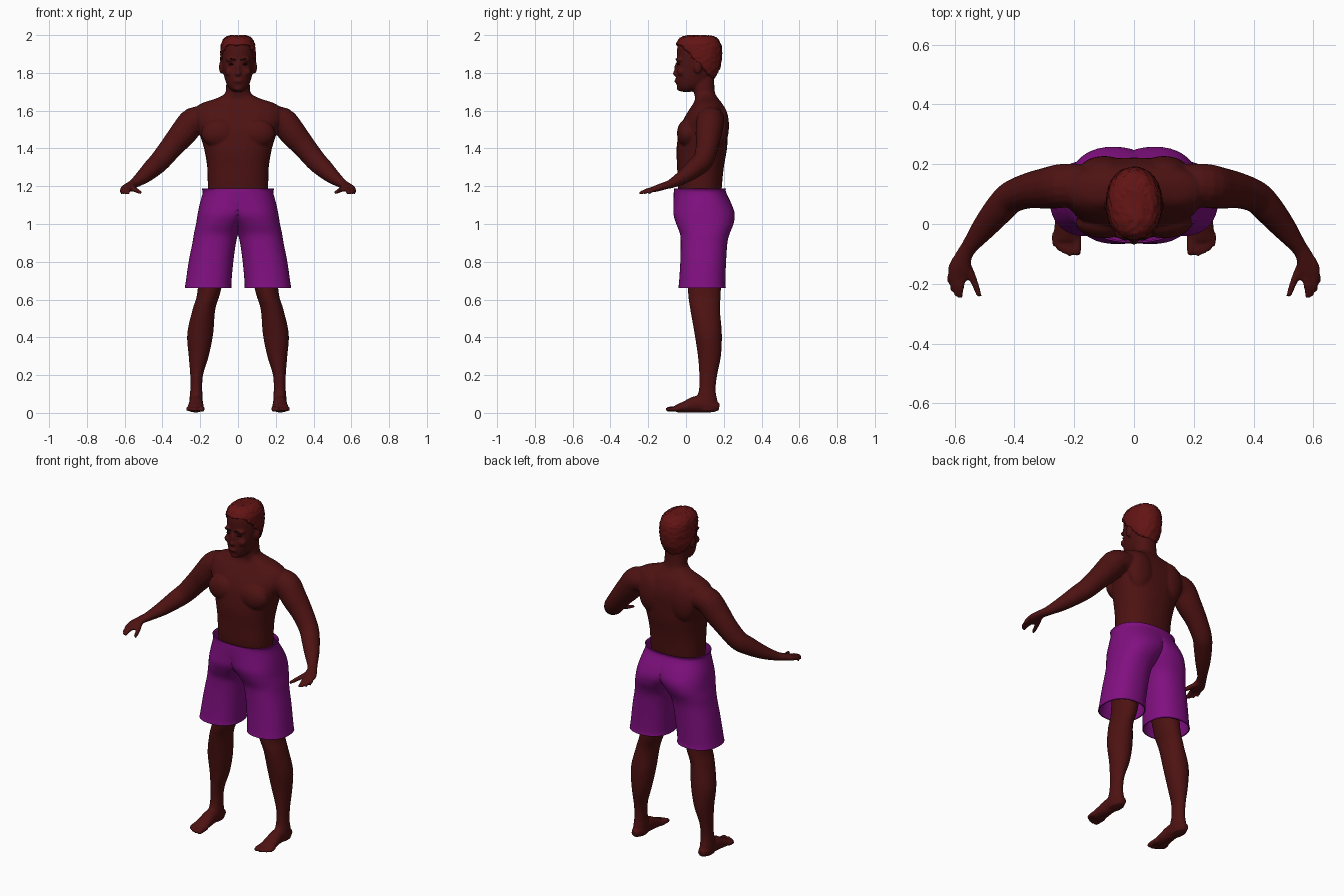
import bpy, bmesh, math, random
from mathutils import Vector, Matrix

random.seed(4)
cube = bpy.data.objects.get("Cube")
if cube:
    bpy.data.objects.remove(cube, do_unlink=True)


def material(name, rgb):
    m = bpy.data.materials.new(name)
    m.use_nodes = True
    m.diffuse_color = (*rgb, 1)
    m.node_tree.nodes["Principled BSDF"].inputs["Base Color"].default_value = (*rgb, 1)
    return m


SKIN = material("dark brown skin", (0.075, 0.006, 0.006))
HAIR = material("reddish hair", (0.125, 0.007, 0.007))
CLOTH = material("purple cloth", (0.22, 0.005, 0.22))
DARK = material("near black", (0.012, 0.003, 0.003))


def smooth_path(keys, steps=4):
    """Catmull-Rom through tuples of numbers."""
    out = []
    for i in range(len(keys) - 1):
        p = [keys[max(0, min(len(keys) - 1, i + k))] for k in (-1, 0, 1, 2)]
        for s in range(steps):
            t = s / steps
            out.append([b + 0.5 * t * (c - a + t * (2*a - 5*b + 4*c - d + t * (3*(b - c) + d - a)))
                        for a, b, c, d in zip(*p)])
    return out + [list(keys[-1])]


def skin(bm, rings, caps=True):
    """Bridge rings of points with quads."""
    rows = [[bm.verts.new(p) for p in ring] for ring in rings]
    n = len(rows[0])
    for a, b in zip(rows, rows[1:]):
        for i in range(n):
            j = (i + 1) % n
            bm.faces.new((a[i], a[j], b[j], b[i]))
    if caps:
        bm.faces.new(rows[0])
        bm.faces.new(rows[-1])


def column(bm, keys, side=1, power=2.3, n=32, caps=True, steps=4, floor=None):
    """Upright loft; each key is z, centre x, half width, front y, back y."""
    rings = []
    for z, cx, rx, y0, y1 in smooth_path(keys, steps):
        ring = []
        for i in range(n):
            a = math.tau * i / n
            c, s = math.cos(a), math.sin(a)
            x = cx + rx * math.copysign(abs(c) ** (2 / power), c)
            y = (y0 + y1) / 2 + (y1 - y0) / 2 * math.copysign(abs(s) ** (2 / power), s)
            if floor is not None and x < floor + 1e-4:
                x = floor
            ring.append((side * x, y, z))
        rings.append(ring)
    skin(bm, rings, caps)


def tube(bm, keys, side=1, n=16):
    """Limb along a path; each key is x, y, z, half width, half height."""
    pts = smooth_path(keys)
    rings = []
    for i, (x, y, z, w, h) in enumerate(pts):
        t = (Vector(pts[min(i + 1, len(pts) - 1)][:3]) - Vector(pts[max(i - 1, 0)][:3])).normalized()
        u = t.cross(Vector((0, 0, 1))).normalized()
        v = u.cross(t)
        ring = []
        for k in range(n):
            a = math.tau * k / n
            p = Vector((x, y, z)) + u * w * math.cos(a) + v * h * math.sin(a)
            ring.append((side * p.x, p.y, p.z))
        rings.append(ring)
    skin(bm, rings)


def ball(bm, centre, radii, side=1):
    m = Matrix.Translation((side * centre[0], *centre[1:])) @ Matrix.Diagonal((*radii, 1))
    bmesh.ops.create_uvsphere(bm, u_segments=20, v_segments=12, radius=1, matrix=m)


def finish(name, bm, mat):
    bmesh.ops.recalc_face_normals(bm, faces=bm.faces)
    me = bpy.data.meshes.new(name)
    bm.to_mesh(me)
    bm.free()
    me.materials.append(mat)
    for p in me.polygons:
        p.use_smooth = True
    ob = bpy.data.objects.new(name, me)
    bpy.context.collection.objects.link(ob)
    return ob


# Torso and neck
body = bmesh.new()
column(body, [(1.12, 0, .155, -.03, .185), (1.2, 0, .16, -.043, .19), (1.3, 0, .163, -.047, .2),
              (1.4, 0, .18, -.05, .217), (1.5, 0, .212, -.035, .222), (1.56, 0, .235, -.01, .22),
              (1.61, 0, .23, .02, .205), (1.64, 0, .19, .04, .19), (1.665, 0, .115, .048, .17),
              (1.69, 0, .07, .043, .155), (1.73, 0, .063, .035, .15), (1.79, 0, .06, .03, .15)])

# Head
HEAD = [(1.7, 0, .024, -.025, .03), (1.715, 0, .043, -.042, .07), (1.74, 0, .06, -.05, .11),
        (1.78, 0, .073, -.054, .148), (1.83, 0, .083, -.05, .172), (1.88, 0, .087, -.048, .18),
        (1.92, 0, .086, -.048, .18), (1.95, 0, .08, -.042, .17), (1.975, 0, .062, -.022, .15),
        (1.987, 0, .03, .02, .11)]
column(body, HEAD, power=2.15)
ball(body, (0, -.05, 1.797), (.018, .021, .014))
ball(body, (0, -.046, 1.822), (.011, .017, .036))
ball(body, (0, -.045, 1.757), (.027, .017, .012))
ball(body, (0, -.032, 1.718), (.025, .018, .014))

for side in (1, -1):
    # Ears, brow ridge, cheeks, chest and shoulder blades
    ball(body, (.089, .062, 1.83), (.012, .022, .034), side)
    ball(body, (.035, -.033, 1.87), (.03, .02, .012), side)
    ball(body, (.042, -.025, 1.805), (.028, .022, .022), side)
    ball(body, (.1, .005, 1.48), (.095, .053, .075), side)
    ball(body, (.1, .175, 1.52), (.085, .053, .12), side)

    # Arm and palm
    tube(body, [(.16, .13, 1.555, .07, .065), (.235, .128, 1.545, .074, .073), (.29, .12, 1.48, .07, .072),
                (.35, .112, 1.41, .06, .062), (.41, .09, 1.337, .054, .056), (.45, .05, 1.298, .051, .051),
                (.5, -.01, 1.252, .042, .039), (.55, -.075, 1.215, .028, .025), (.57, -.108, 1.204, .029, .02),
                (.584, -.15, 1.19, .039, .018), (.589, -.185, 1.18, .033, .013)], side)
    # Fingers and thumb
    for x0, x1, y1 in ((.564, .581, -.248), (.579, .594, -.242), (.594, .608, -.225), (.606, .616, -.198)):
        tube(body, [(x0, -.155, 1.187, .011, .012), ((x0 + x1) / 2 + .004, (y1 - .155) / 2, 1.18, .01, .011),
                    (x1, y1, 1.162, .008, .008)], side, 10)
    tube(body, [(.568, -.12, 1.196, .016, .015), (.538, -.185, 1.178, .013, .013),
                (.517, -.243, 1.166, .009, .009)], side, 10)

    # Leg
    column(body, [(.93, .115, .085, 0, .19), (.65, .152, .062, .01, .185), (.55, .18, .06, .022, .18),
                  (.42, .2, .069, .045, .19), (.3, .208, .053, .063, .185), (.2, .219, .034, .07, .165),
                  (.12, .221, .032, .068, .157), (.06, .222, .036, .05, .167), (.01, .222, .034, .06, .17)],
           side, 2, 24)
    # Foot and toes
    tube(body, [(.222, .176, .03, .02, .02), (.222, .13, .038, .036, .037), (.222, .06, .046, .037, .045),
                (.223, 0, .033, .043, .032), (.226, -.055, .021, .046, .019)], side)
    for i, (x, y, r) in enumerate(((.191, -.105, .015), (.214, -.107, .012), (.233, -.1, .011),
                                   (.25, -.09, .011), (.265, -.075, .011))):
        tube(body, [(x, -.03, .022, r, r), (x, y + .02, .02, r, r), (x, y, .016, r * .7, r * .7)], side, 10)

body_ob = finish("body", body, SKIN)
fuse = body_ob.modifiers.new("fuse", "REMESH")
fuse.mode = "VOXEL"
fuse.voxel_size = 0.006
fuse.use_smooth_shade = True
soften = body_ob.modifiers.new("soften", "SMOOTH")
soften.factor = 0.5
soften.iterations = 5

# Cropped hair, trimmed to the hairline
hair = bmesh.new()
column(hair, [(z + (.012 if z > 1.9 else 0), x, w + .006, a - .006, b + .009) for z, x, w, a, b in HEAD],
       power=2.15, n=64, steps=6)
outside = []
for f in hair.faces:
    c = f.calc_center_median()
    hairline = -.025 + (1.945 - c.z) * .95
    if c.z < 1.76 or (c.z < 1.95 and c.y < hairline):
        outside.append(f)
bmesh.ops.delete(hair, geom=outside, context="FACES")
hair.normal_update()
for v in hair.verts:
    v.co += v.normal * random.uniform(-.003, .003)
hair_ob = finish("cropped_hair", hair, HAIR)
shell = hair_ob.modifiers.new("thickness", "SOLIDIFY")
shell.thickness = 0.01

# Eyes and eyebrows
eyes = bmesh.new()
brows = bmesh.new()
for side in (1, -1):
    ball(eyes, (.034, -.037, 1.846), (.015, .011, .006), side)
    tube(brows, [(.014, -.05, 1.868, .003, .004), (.036, -.051, 1.874, .003, .004),
                 (.06, -.034, 1.868, .002, .002)], side, 8)
finish("eyes", eyes, DARK)
finish("eyebrows", brows, DARK)

# Loose shorts: one open leg, mirrored and joined along the middle seam
shorts = bmesh.new()
column(shorts, [(1.188, 0, .187, -.057, .205), (1.165, 0, .181, -.059, .207), (1.1, .035, .163, -.06, .237),
                (1.05, .065, .143, -.06, .252), (1.0, .095, .121, -.045, .245), (.95, .115, .112, -.026, .225),
                (.9, .126, .109, -.022, .213), (.8, .143, .112, -.024, .206), (.69, .156, .115, -.031, .202),
                (.66, .158, .118, -.035, .205)], n=48, caps=False, floor=0)
seam = [f for f in shorts.faces if all(abs(v.co.x) < 1e-5 for v in f.verts)]
bmesh.ops.delete(shorts, geom=seam, context="FACES")
shorts_ob = finish("shorts", shorts, CLOTH)
mirror = shorts_ob.modifiers.new("mirror", "MIRROR")
mirror.use_clip = True
mirror.merge_threshold = 0.0005
cloth = shorts_ob.modifiers.new("cloth", "SOLIDIFY")
cloth.thickness = 0.006
